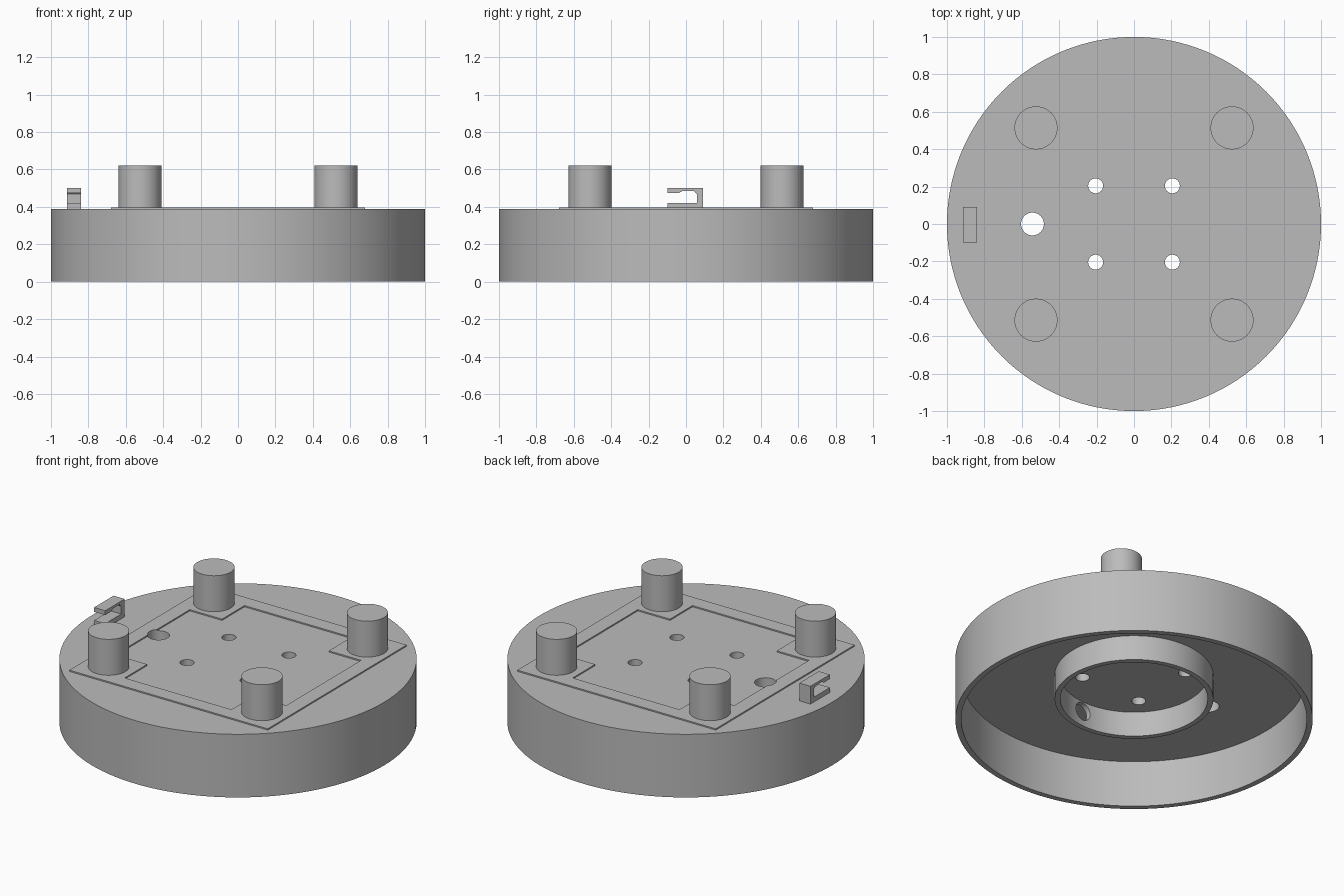
import bpy
import bmesh
import math
from mathutils import Matrix, Vector

if "Cube" in bpy.data.objects:
    bpy.data.objects.remove(bpy.data.objects["Cube"], do_unlink=True)

GREY = 0.5
grey = bpy.data.materials.new("plain grey")
grey.use_nodes = True
grey.diffuse_color = (GREY, GREY, GREY, 1)
grey.node_tree.nodes["Principled BSDF"].inputs["Base Color"].default_value = (GREY, GREY, GREY, 1)

TOP = 0.39        # upper face of the base
CEILING = 0.287   # underside of the top plate
HOLE = (-0.543, 0)


def finish(name, bm):
    bmesh.ops.recalc_face_normals(bm, faces=bm.faces)
    mesh = bpy.data.meshes.new(name)
    bm.to_mesh(mesh)
    bm.free()
    mesh.materials.append(grey)
    obj = bpy.data.objects.new(name, mesh)
    bpy.context.collection.objects.link(obj)
    return obj


def select(obj):
    bpy.ops.object.select_all(action='DESELECT')
    obj.select_set(True)
    bpy.context.view_layer.objects.active = obj


def smooth(obj):
    select(obj)
    bpy.ops.object.shade_smooth_by_angle(angle=math.radians(30))


def cylinder(name, centre, radius, z0, z1, sides=48):
    bm = bmesh.new()
    place = Matrix.Translation((centre[0], centre[1], (z0 + z1) / 2))
    bmesh.ops.create_cone(bm, cap_ends=True, segments=sides, radius1=radius,
                          radius2=radius, depth=z1 - z0, matrix=place)
    return finish(name, bm)


def box(name, hx, hy, z0, z1):
    bm = bmesh.new()
    place = Matrix.Translation((0, 0, (z0 + z1) / 2)) @ Matrix.Diagonal((2 * hx, 2 * hy, z1 - z0, 1))
    bmesh.ops.create_cube(bm, size=1, matrix=place)
    return finish(name, bm)


def lathe(name, profile, sides):
    """Spin a closed (radius, z) profile about the z axis."""
    bm = bmesh.new()
    loops = []
    for i in range(sides):
        turn = Matrix.Rotation(math.tau * i / sides, 3, 'Z')
        loops.append([bm.verts.new(turn @ Vector((r, 0, z))) for r, z in profile])
    n = len(profile)
    for i in range(sides):
        a, b = loops[i], loops[(i + 1) % sides]
        for j in range(n):
            k = (j + 1) % n
            bm.faces.new((a[j], b[j], b[k], a[k]))
    return finish(name, bm)


def cut(obj, cutters):
    """Subtract each cutter, then discard it."""
    for cutter in cutters:
        cutter.hide_render = True
        select(obj)
        mod = obj.modifiers.new("cut", 'BOOLEAN')
        mod.operation = 'DIFFERENCE'
        mod.solver = 'EXACT'
        mod.object = cutter
        bpy.ops.object.modifier_apply(modifier=mod.name)
        bpy.data.objects.remove(cutter, do_unlink=True)


def cable_cutter():
    return cylinder("cable_hole_cutter", HOLE, 0.061, 0.2, 0.5)


# Base: solid disc hollowed from below, with screw holes and a cable hole
base = cylinder("base_shell", (0, 0), 1, 0, TOP, 128)
cutters = [cylinder("cavity_cutter", (0, 0), 0.967, -0.1, CEILING, 128), cable_cutter()]
for sx in (-1, 1):
    for sy in (-1, 1):
        cutters.append(cylinder("screw_hole_cutter", (0.205 * sx, 0.204 * sy), 0.04, 0.2, 0.5, 32))
cut(base, cutters)
smooth(base)

# Inner ring hanging under the plate, with one side hole at the front
ring = lathe("inner_ring", [(0.444, 0.133), (0.444, CEILING), (0.413, CEILING), (0.413, 0.133)], 96)
side = cylinder("side_hole_cutter", (0, 0), 0.055, -0.15, 0.15, 32)
side.data.transform(Matrix.Translation((0.03, -0.43, 0.225)) @ Matrix.Rotation(math.pi / 2, 4, 'X'))
cut(ring, [side])
smooth(ring)

# Thin raised frame with square corner pads
frame = box("raised_frame", 0.678, 0.678, TOP, TOP + 0.008)
cut(frame, [box("frame_cutter_x", 0.585, 0.365, 0.3, 0.5),
            box("frame_cutter_y", 0.365, 0.585, 0.3, 0.5),
            cable_cutter()])

# Four posts on the corner pads
for sx, x_name in ((-1, "right"), (1, "left")):
    for sy, y_name in ((-1, "front"), (1, "back")):
        smooth(cylinder(f"post_{y_name}_{x_name}", (0.524 * sx, 0.514 * sy), 0.115, TOP, 0.62, 64))

# Cable clip: hooked (y, z) profile extruded along x
clip_profile = [(-0.098, TOP), (0.092, TOP), (0.092, 0.50), (-0.098, 0.50),
                (-0.098, 0.473), (-0.04, 0.473), (-0.02, 0.485), (0.042, 0.485),
                (0.058, 0.468), (0.058, 0.42), (-0.098, 0.42)]
bm = bmesh.new()
face = bm.faces.new([bm.verts.new((-0.915, y, z)) for y, z in clip_profile])
grown = bmesh.ops.extrude_face_region(bm, geom=[face])
bmesh.ops.translate(bm, vec=(0.076, 0, 0),
                    verts=[v for v in grown["geom"] if isinstance(v, bmesh.types.BMVert)])
finish("cable_clip", bm)
